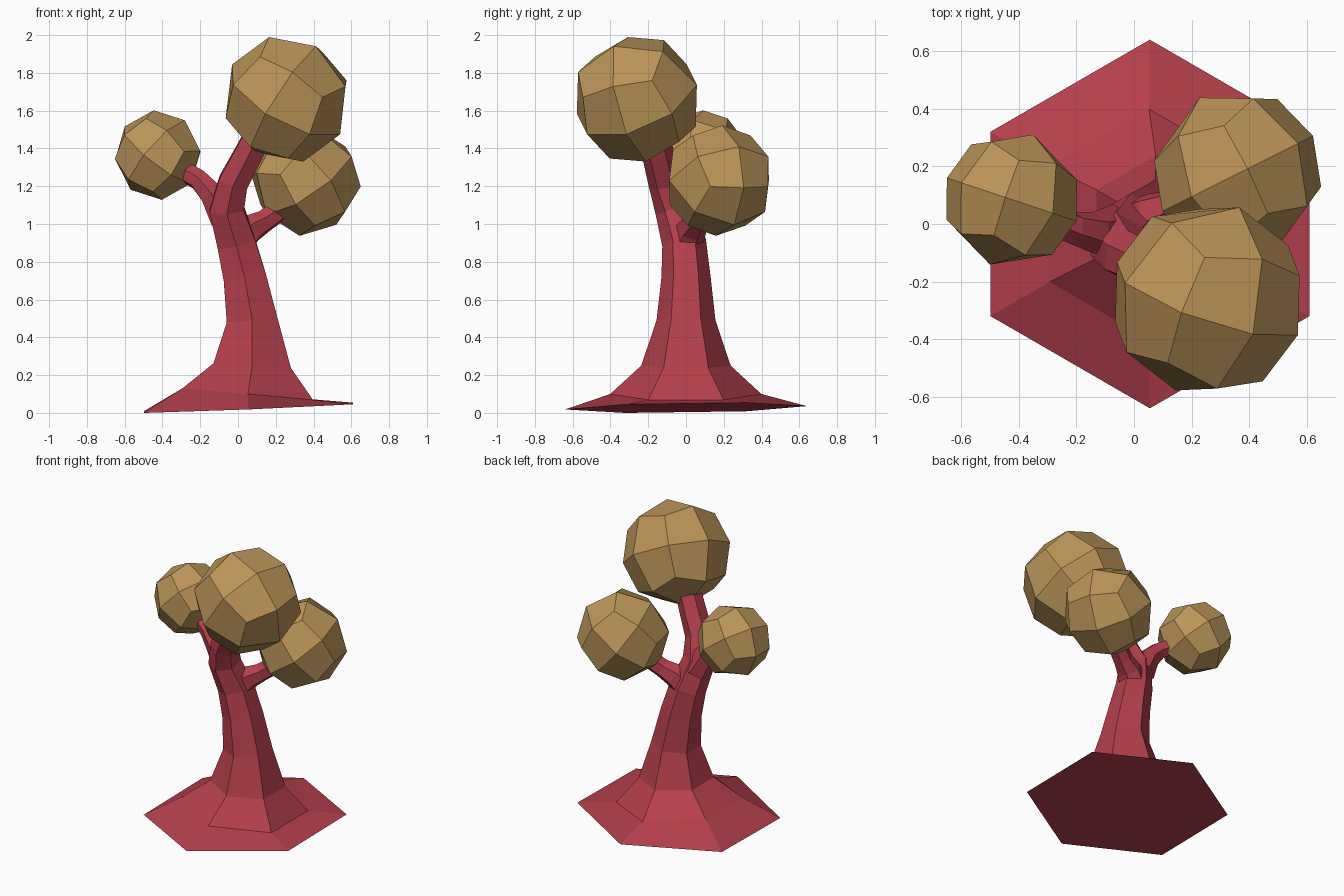
import bpy
import bmesh
from math import cos, sin, pi, radians
from mathutils import Vector, Matrix

cube = bpy.data.objects.get("Cube")
if cube:
    bpy.data.objects.remove(cube, do_unlink=True)


def make_material(name, color):
    mat = bpy.data.materials.new(name)
    mat.use_nodes = True
    mat.diffuse_color = color
    mat.node_tree.nodes["Principled BSDF"].inputs["Base Color"].default_value = color
    return mat


bark = make_material("red bark", (0.46, 0.05, 0.072, 1))
foliage = make_material("golden foliage", (0.50, 0.30, 0.10, 1))


def add_object(name, bm, mat):
    bmesh.ops.recalc_face_normals(bm, faces=bm.faces)
    mesh = bpy.data.meshes.new(name)
    bm.to_mesh(mesh)
    bm.free()
    mesh.materials.append(mat)
    obj = bpy.data.objects.new(name, mesh)
    bpy.context.collection.objects.link(obj)
    return obj


def limb(name, path, sides=6):
    """Flat-sided tube along a path of (x, y, z, radius), square to the path."""
    bm = bmesh.new()
    points = [Vector(p[:3]) for p in path]
    rings = []
    for i, point in enumerate(points):
        tangent = points[min(i + 1, len(points) - 1)] - points[max(i - 1, 0)]
        turn = Vector((0, 0, 1)).rotation_difference(tangent)
        ring = []
        for k in range(sides):
            a = pi / 2 + 2 * pi * k / sides
            ring.append(bm.verts.new(point + turn @ Vector((cos(a), sin(a), 0)) * path[i][3]))
        rings.append(ring)
    for low, high in zip(rings, rings[1:]):
        for k in range(sides):
            n = (k + 1) % sides
            bm.faces.new((low[k], low[n], high[n], high[k]))
    bm.faces.new(rings[0][::-1])
    bm.faces.new(rings[-1])
    return add_object(name, bm, bark)


def leaf_ball(name, center, radius, axis, roll=0):
    """Once-divided cube pushed out to a sphere, lined up with its branch."""
    bm = bmesh.new()
    bmesh.ops.create_cube(bm, size=2)
    bmesh.ops.subdivide_edges(bm, edges=bm.edges, cuts=1, use_grid_fill=True)
    for v in bm.verts:
        v.co = v.co.normalized() * radius
    turn = Vector(axis).to_track_quat('Z', 'Y').to_matrix().to_4x4()
    bm.transform(Matrix.Translation(center) @ turn @ Matrix.Rotation(radians(roll), 4, 'Z'))
    return add_object(name, bm, foliage)


# Trunk with flared roots, narrowing into the main branch
limb("trunk", [
    (0.055, 0, 0.027, 0.64), (0.052, -0.001, 0.10, 0.40), (0.075, 0, 0.25, 0.237),
    (0.075, 0, 0.49, 0.156), (0.035, 0, 0.72, 0.13), (-0.01, -0.01, 0.90, 0.117),
    (-0.06, -0.06, 1.08, 0.105), (-0.025, -0.11, 1.22, 0.09),
    (0.06, -0.15, 1.38, 0.085), (0.12, -0.18, 1.5, 0.08)])

# Side branches
limb("right_branch", [
    (-0.07, -0.02, 1.03, 0.09), (-0.14, -0.03, 1.16, 0.072),
    (-0.21, -0.015, 1.235, 0.058), (-0.34, 0.04, 1.31, 0.055)])
limb("left_branch", [
    (0.0, 0, 0.90, 0.09), (0.065, 0.03, 0.975, 0.08),
    (0.14, 0.06, 1.015, 0.062), (0.27, 0.12, 1.11, 0.06)])

# Foliage
leaf_ball("top_foliage", (0.255, -0.26, 1.66), 0.345, (0.45, -0.35, 0.8), 22.5)
leaf_ball("left_foliage", (0.36, 0.175, 1.23), 0.295, (0.7, 0.35, 0.6))
leaf_ball("right_foliage", (-0.425, 0.085, 1.365), 0.238, (-0.75, 0.25, 0.65))
